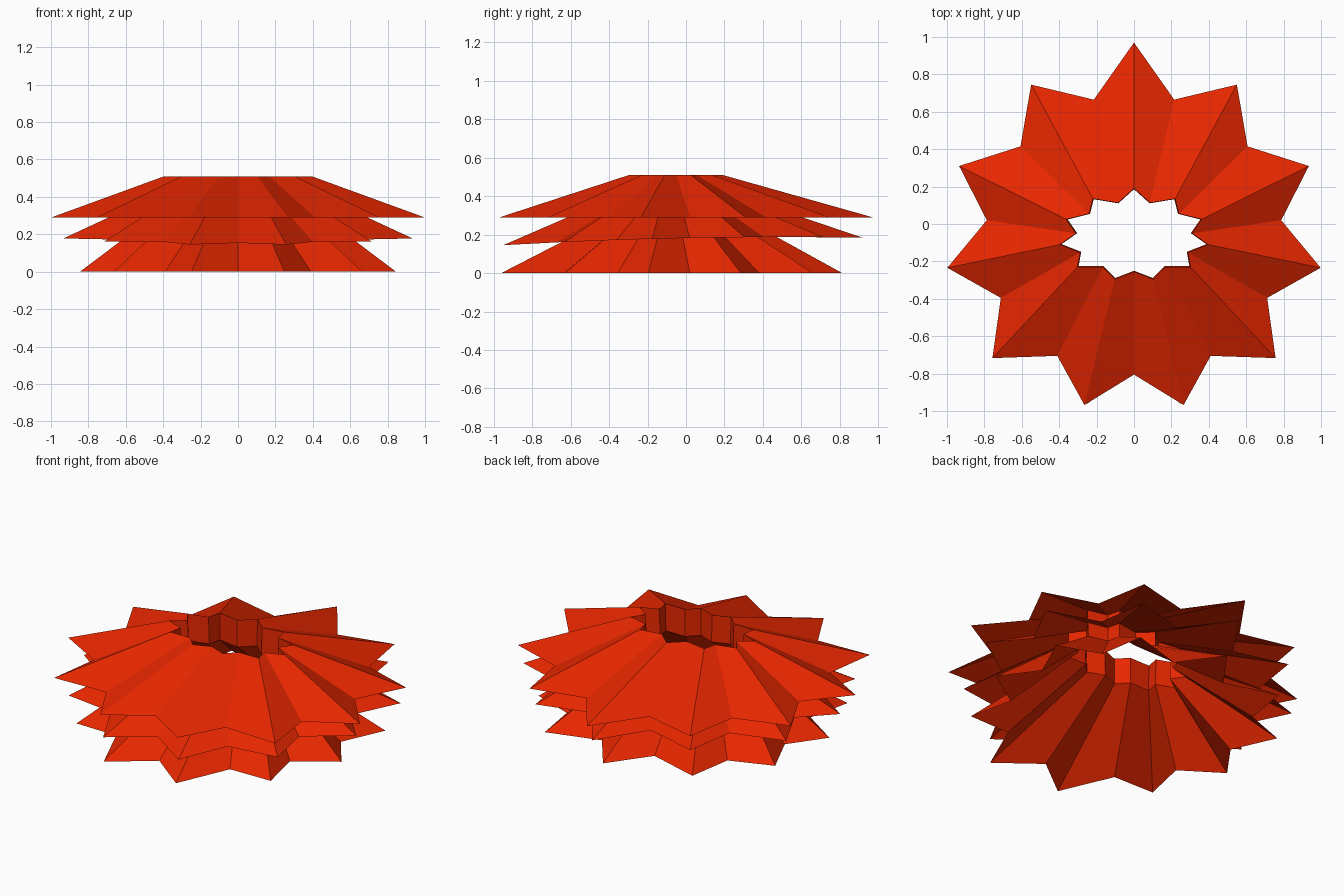
import bpy

if "Cube" in bpy.data.objects:
    bpy.data.objects.remove(bpy.data.objects["Cube"])

# Half outlines of the 11-pointed stars (back tip round to front valley), mirrored in x
TOP = [(0, .97), (.215, .665), (.55, .745), (.607, .415), (.935, .31), (.787, .02),
       (.998, -.234), (.712, -.395), (.757, -.717), (.41, -.705), (.265, -.968), (0, -.805)]
MIDDLE = [(0, .92), (.2, .625), (.53, .715), (.58, .405), (.9, .305), (.755, .02),
          (.933, -.175), (.67, -.36), (.715, -.635), (.40, -.675), (.258, -.95), (0, -.785)]
BOTTOM = [(0, .812), (.18, .565), (.505, .66), (.55, .38), (.81, .285), (.69, .02),
          (.845, -.195), (.605, -.355), (.665, -.63), (.39, -.635), (.248, -.96), (0, -.77)]
OPENING = [(0, .19), (.085, .113), (.22, .135), (.24, .055), (.362, .025), (.31, -.05),
           (.395, -.11), (.288, -.152), (.302, -.23), (.167, -.23), (.103, -.295), (0, -.255)]

red = bpy.data.materials.new("red")
red.diffuse_color = (.8, .02, 0, 1)
red.use_nodes = True
red.node_tree.nodes["Principled BSDF"].inputs["Base Color"].default_value = red.diffuse_color


def ring(half, z, scale=1, tilt=0):
    """Full star at height z; tilt lifts the back of the star slightly."""
    full = half + [(-x, y) for x, y in half[-2:0:-1]]
    return [(x * scale, y * scale, z + tilt * (y - y * y)) for x, y in full]


def skin(name, rings):
    """Bridge consecutive star rings with flat faces."""
    n = len(rings[0])
    verts = [v for r in rings for v in r]
    faces = [(k * n + i, (k + 1) * n + i, (k + 1) * n + (i + 1) % n, k * n + (i + 1) % n)
             for k in range(len(rings) - 1) for i in range(n)]
    mesh = bpy.data.meshes.new(name)
    mesh.from_pydata(verts, [], faces)
    mesh.materials.append(red)
    obj = bpy.data.objects.new(name, mesh)
    bpy.context.collection.objects.link(obj)


# Rings around the central opening
top_rim = ring(OPENING, .51)
mid_rim = ring(OPENING, .43, .99)
low_rim = ring(OPENING, .345, .98)

# Three pleated skirts
skin("top_skirt", [ring(TOP, .29), top_rim])
skin("middle_skirt", [ring(MIDDLE, .182, tilt=.02), mid_rim])
skin("bottom_skirt", [ring(BOTTOM, 0), low_rim])

# Pleated collar joining the skirts inside the opening
skin("collar", [low_rim, mid_rim, top_rim])
